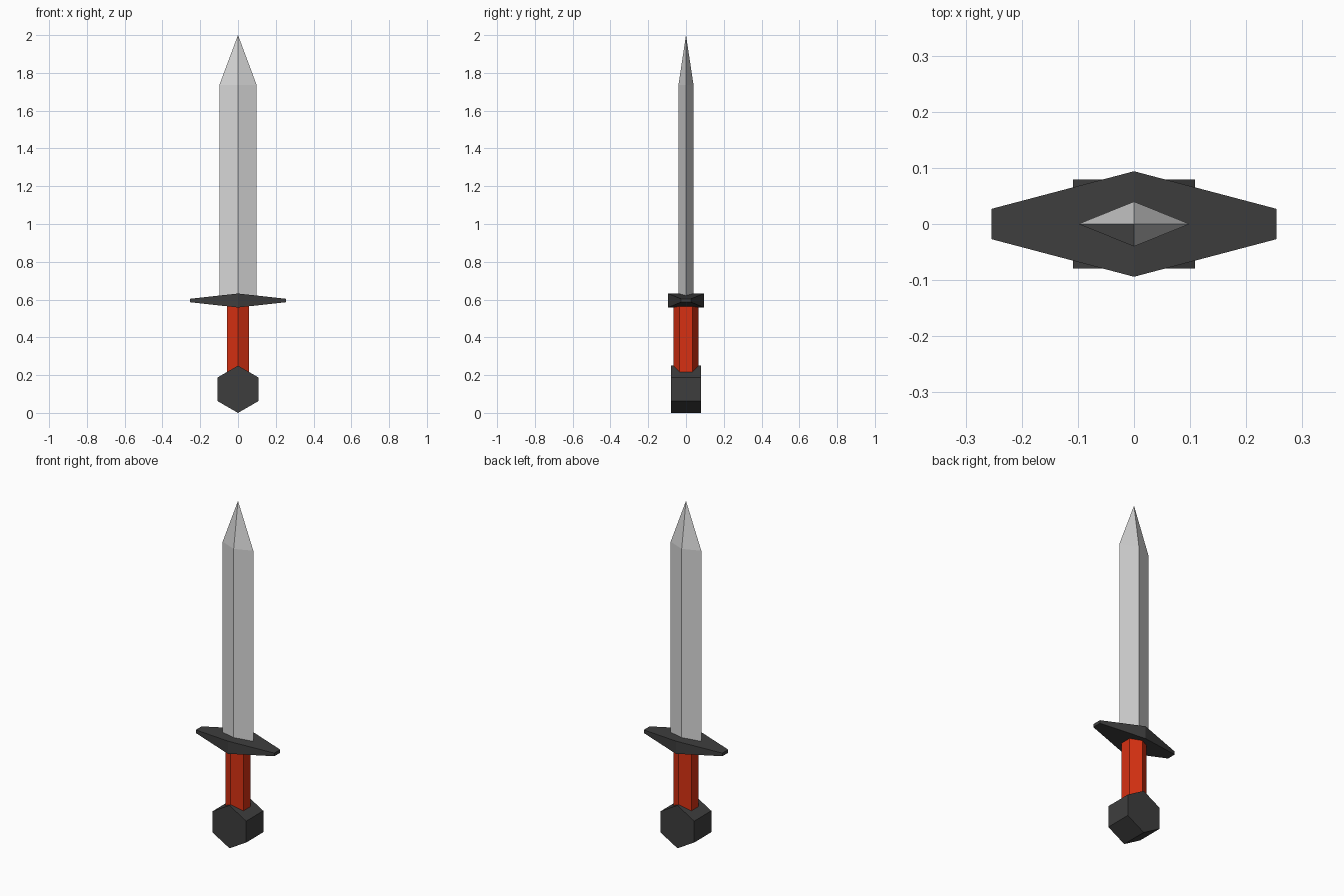
import bpy, bmesh
from math import sin, cos, pi

if "Cube" in bpy.data.objects:
    bpy.data.objects.remove(bpy.data.objects["Cube"])


def material(name, rgb):
    mat = bpy.data.materials.new(name)
    mat.use_nodes = True
    colour = (*rgb, 1.0)
    mat.diffuse_color = colour
    mat.node_tree.nodes["Principled BSDF"].inputs["Base Color"].default_value = colour
    return mat


def loft(name, rings, mat):
    """Skin a row of matching rings and cap both ends."""
    bm = bmesh.new()
    rows = [[bm.verts.new(p) for p in ring] for ring in rings]
    for low, high in zip(rows, rows[1:]):
        for i in range(len(low)):
            j = (i + 1) % len(low)
            bm.faces.new((low[i], low[j], high[j], high[i]))
    bm.faces.new(rows[0])
    bm.faces.new(rows[-1])
    bmesh.ops.recalc_face_normals(bm, faces=bm.faces)
    mesh = bpy.data.meshes.new(name)
    bm.to_mesh(mesh)
    bm.free()
    mesh.materials.append(mat)
    obj = bpy.data.objects.new(name, mesh)
    bpy.context.collection.objects.link(obj)
    return obj


def polygon(radius, sides=6):
    """Regular polygon with a corner on the second axis."""
    return [(radius * sin(2 * pi * i / sides), radius * cos(2 * pi * i / sides))
            for i in range(sides)]


steel = material("pale steel", (0.68, 0.68, 0.68))
iron = material("dark iron", (0.048, 0.048, 0.048))
red = material("red grip", (0.68, 0.03, 0.006))

# Blade: diamond section tapering to a point
diamond = [(0.099, 0), (0, 0.04), (-0.099, 0), (0, -0.04)]
loft("blade", [[(x * s, y * s, z) for x, y in diamond]
               for z, s in ((0.6, 1), (1.735, 1), (2.0, 0.002))], steel)

# Crossguard: rectangular section, widest in the middle
corners = [(-1, -1), (1, -1), (1, 1), (-1, 1)]
loft("crossguard", [[(x, a * depth, 0.595 + b * height) for a, b in corners]
                    for x, depth, height in ((-0.254, 0.027, 0.009),
                                             (0, 0.094, 0.037),
                                             (0.254, 0.027, 0.009))], iron)

# Grip: upright six-sided bar
loft("grip", [[(x, y, z) for x, y in polygon(0.067)] for z in (0.18, 0.59)], red)

# Pommel: six-sided block lying front to back
loft("pommel", [[(x, y, 0.125 + z) for x, z in polygon(0.125 * 0.985 + 0.002)]
                for y in (-0.079, 0.079)], iron)
